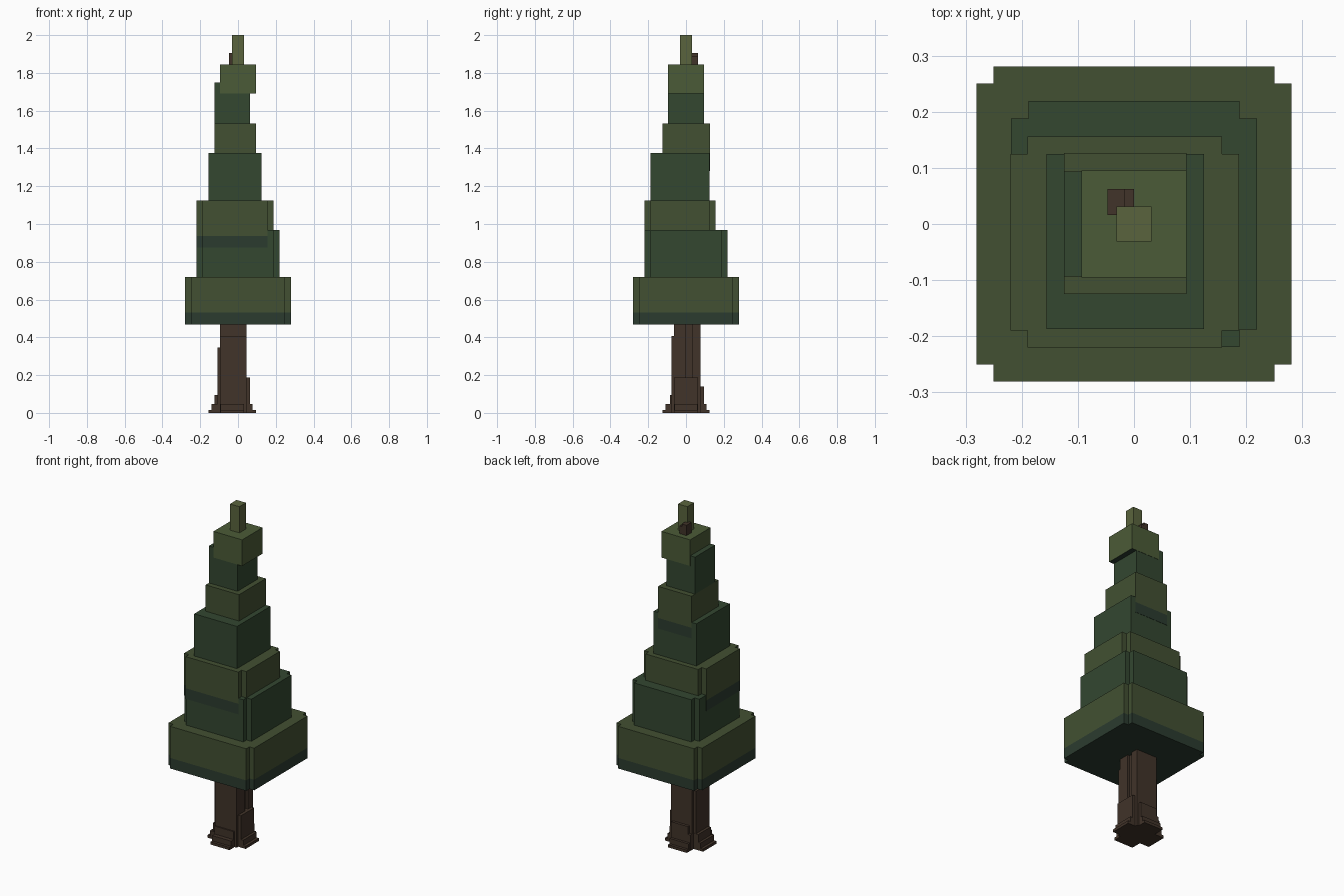
import bpy, bmesh

if "Cube" in bpy.data.objects:
    bpy.data.objects.remove(bpy.data.objects["Cube"])


def material(name, rgb):
    lin = [((c / 255 + 0.055) / 1.055) ** 2.4 for c in rgb]
    m = bpy.data.materials.new(name)
    m.diffuse_color = (*lin, 1)
    m.use_nodes = True
    m.node_tree.nodes["Principled BSDF"].inputs["Base Color"].default_value = m.diffuse_color
    return m


OLIVE = material("olive_needles", (66, 80, 50))
DARK = material("dark_needles", (51, 71, 48))
SHADE = material("shaded_needles", (43, 59, 47))
LIGHT = material("light_needles", (75, 91, 55))
TIP = material("tip_needles", (90, 100, 61))
BARK = material("bark", (65, 51, 41))


def prism(name, x, y, z, mat, cut=0, under=None):
    """Upright block; cut notches a square out of every vertical corner."""
    (x0, x1), (y0, y1), (z0, z1) = x, y, z
    c = cut
    if c:
        pts = [(x0 + c, y0), (x1 - c, y0), (x1 - c, y0 + c), (x1, y0 + c),
               (x1, y1 - c), (x1 - c, y1 - c), (x1 - c, y1), (x0 + c, y1),
               (x0 + c, y1 - c), (x0, y1 - c), (x0, y0 + c), (x0 + c, y0 + c)]
    else:
        pts = [(x0, y0), (x1, y0), (x1, y1), (x0, y1)]
    bm = bmesh.new()
    base = bm.faces.new([bm.verts.new((px, py, z0)) for px, py in pts])
    top = bmesh.ops.extrude_face_region(bm, geom=[base])["geom"]
    bmesh.ops.translate(bm, vec=(0, 0, z1 - z0),
                        verts=[v for v in top if isinstance(v, bmesh.types.BMVert)])
    bmesh.ops.recalc_face_normals(bm, faces=bm.faces)
    me = bpy.data.meshes.new(name)
    me.materials.append(mat)
    if under:
        me.materials.append(under)
        for f in bm.faces:
            f.material_index = int(f.normal.z < -0.5)
    bm.to_mesh(me)
    bm.free()
    ob = bpy.data.objects.new(name, me)
    bpy.context.collection.objects.link(ob)
    return ob


def banded(name, x, y, z, cut=0):
    """Olive foliage tier with a shaded strip along its lower edge."""
    mid = z[0] + 0.0625
    prism(name + "_lower_band", x, y, (z[0], mid), SHADE, cut)
    prism(name, x, y, (mid, z[1]), OLIVE, cut)


# Foliage tiers, bottom to top
e = 0.0015  # keeps overlapping tiers from sharing a plane
banded("foliage_1", (-.281, .281), (-.281, .281), (.469, .719), .031)
prism("foliage_2", (-.219, .219), (-.219, .219), (.719, .969), DARK, .031, SHADE)
banded("foliage_3", (-.219 - e, .1875), (-.219 - e, .156), (.875, 1.125), .031)
prism("foliage_4", (-.156, .125), (-.1875, .125), (1.125, 1.375), DARK, 0, SHADE)
banded("foliage_5", (-.125, .094), (-.125, .125 + e), (1.281, 1.531))
prism("foliage_6", (-.125, .0625), (-.094, .094), (1.531, 1.75), DARK, 0, SHADE)
prism("foliage_7", (-.094, .094), (-.094 - e, .094 + e), (1.69, 1.845), LIGHT, 0, SHADE)
prism("tree_tip", (-.031, .031), (-.031, .031), (1.845, 2.0), TIP)

# Trunk end poking out beside the tip
prism("trunk_end", (-.047, -.016), (.016, .0625), (1.845, 1.906), BARK)
prism("trunk_end_step", (-.016, 0), (.031, .0625), (1.845, 1.89), BARK)

# Trunk core in two offset columns with side bulges
prism("trunk_front", (-.094, .045), (-.0625, .0), (0, .47), BARK)
prism("trunk_groove", (-.094, .03), (0, .031), (0, .47), BARK)
prism("trunk_back", (-.094, .045), (.031, .078), (0, .47), BARK)
prism("trunk_front_bulge", (-.094, .045), (-.078, -.0625), (0, .406), BARK)
prism("trunk_left_bulge", (-.109, -.094), (-.0625, .0625), (0, .345), BARK)
prism("trunk_right_bulge", (.03, .0625), (-.0625, .0625), (0, .1875), BARK)
prism("trunk_back_bulge", (-.078, .031), (.078, .094), (0, .14), BARK)

# Roots flaring out in steps
prism("root_collar", (-.125, .0625), (-.085, .094), (0, .094), BARK, .031)
prism("root_step", (-.14, .078), (-.109, .109), (0, .047), BARK, .047)
prism("root_foot", (-.156, .094), (-.125, .125), (0, .016), BARK, .0625)
